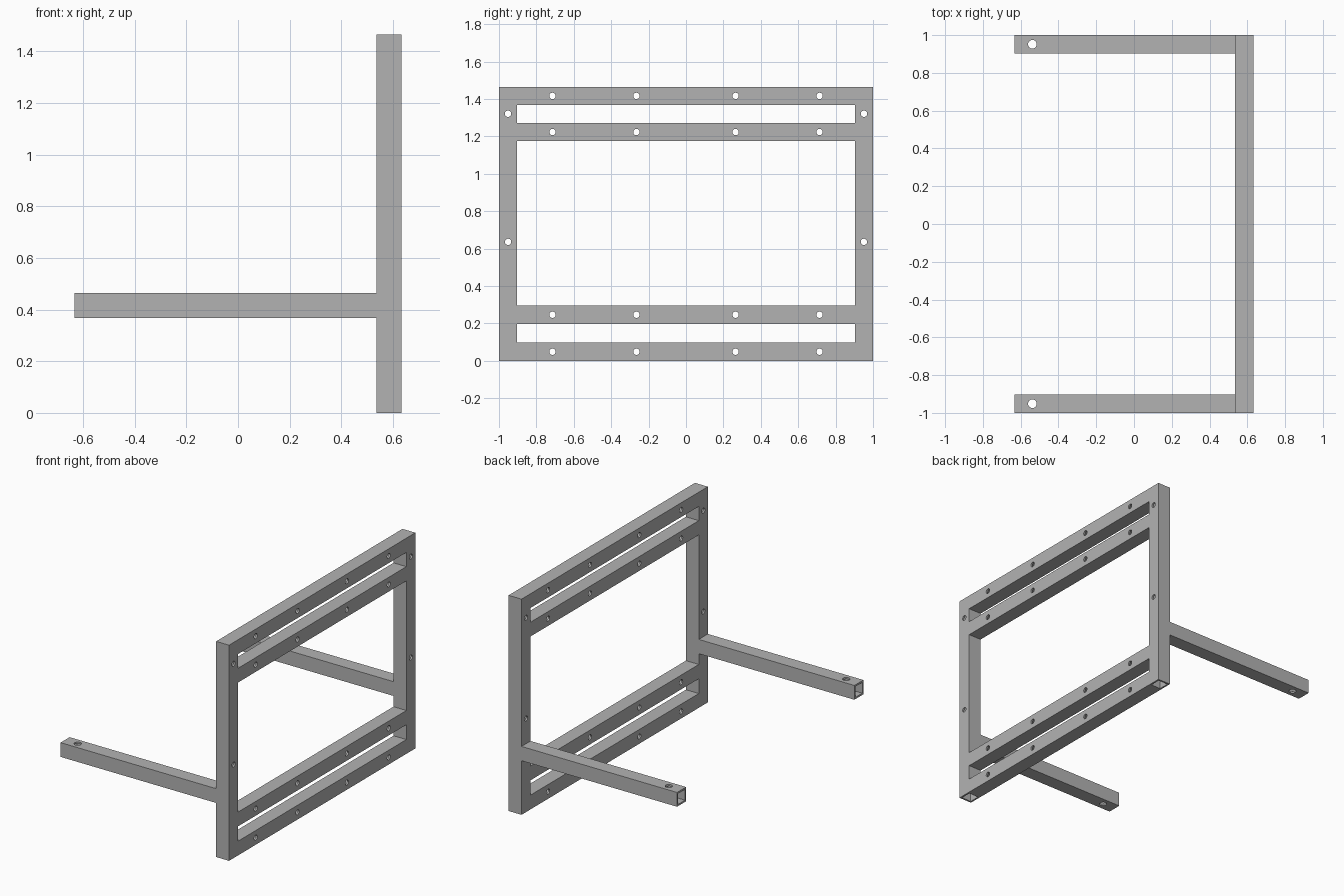
import bpy
import bmesh
from math import pi
from mathutils import Matrix, Vector

W = 0.097            # outer width of the square tube
WALL = 0.012         # wall thickness
TOP = 1.465
FX = 0.633 - W / 2   # x of the frame's centre plane
SY = 1 - W / 2       # y of the side tubes' centre lines

if "Cube" in bpy.data.objects:
    bpy.data.objects.remove(bpy.data.objects["Cube"])

steel = bpy.data.materials.new("steel grey")
steel.use_nodes = True
GREY = (0.45, 0.45, 0.45, 1)
steel.diffuse_color = GREY
steel.node_tree.nodes["Principled BSDF"].inputs["Base Color"].default_value = GREY


def make_object(name, bm):
    bmesh.ops.recalc_face_normals(bm, faces=bm.faces)
    mesh = bpy.data.meshes.new(name)
    bm.to_mesh(mesh)
    bm.free()
    mesh.materials.append(steel)
    obj = bpy.data.objects.new(name, mesh)
    bpy.context.collection.objects.link(obj)
    return obj


def drill(obj, holes, axis, radius):
    """Cut round holes right through a tube along the x or z axis."""
    bm = bmesh.new()
    turn = Matrix.Rotation(pi / 2, 4, "Y") if axis == "X" else Matrix()
    for p in holes:
        bmesh.ops.create_cone(bm, cap_ends=True, segments=24, radius1=radius,
                              radius2=radius, depth=2 * W,
                              matrix=Matrix.Translation(p) @ turn)
    cutter = make_object("hole_cutter", bm)
    cutter.hide_render = True
    mod = obj.modifiers.new("holes", "BOOLEAN")
    mod.operation, mod.solver, mod.object = "DIFFERENCE", "EXACT", cutter
    bpy.context.view_layer.update()
    deps = bpy.context.evaluated_depsgraph_get()
    mesh = bpy.data.meshes.new_from_object(obj.evaluated_get(deps))
    obj.modifiers.clear()
    obj.data = mesh
    bpy.data.objects.remove(cutter)


def tube(name, start, end, axis, holes, hole_axis="X", radius=0.017, mitre=None):
    """Open square tube along an axis; mitre = (cross axis, start slope, end slope)."""
    bm = bmesh.new()
    a, b = [i for i in range(3) if i != axis]
    rings = []
    for k, centre in enumerate((start, end)):
        for half in (W / 2, W / 2 - WALL):
            ring = []
            for u, v in ((-1, -1), (1, -1), (1, 1), (-1, 1)):
                p = Vector(centre)
                p[a] += u * half
                p[b] += v * half
                if mitre:
                    p[axis] += mitre[1 + k] * (p - Vector(centre))[mitre[0]]
                ring.append(bm.verts.new(p))
            rings.append(ring)
    # outer wall, inner wall and the two end rims
    for i, j in ((0, 2), (1, 3), (0, 1), (2, 3)):
        for n in range(4):
            m = (n + 1) % 4
            bm.faces.new((rings[i][n], rings[i][m], rings[j][m], rings[j][n]))
    obj = make_object(name, bm)
    drill(obj, holes, hole_axis, radius)
    bpy.ops.object.select_all(action="DESELECT")
    obj.select_set(True)
    bpy.context.view_layer.objects.active = obj
    bpy.ops.object.shade_smooth_by_angle()


# Posts, mitred into the top rail, and the arms reaching out from them
for side, s in (("left", 1), ("right", -1)):
    y = s * SY
    tube(f"{side}_post", (FX, y, 0), (FX, y, TOP - W / 2), 2,
         [(FX, y, 0.636), (FX, y, 1.321)], mitre=(1, 0, s))
    tube(f"{side}_arm", (-0.633, y, 0.416), (FX - W / 2, y, 0.416), 0,
         [(-0.538, y, 0.416)], hole_axis="Z", radius=0.023)

# Rails across the frame
for name, z in (("bottom_rail", W / 2), ("lower_rail", 0.246),
                ("upper_rail", 1.223), ("top_rail", TOP - W / 2)):
    top = name == "top_rail"
    reach = SY if top else SY - W / 2
    tube(name, (FX, -reach, z), (FX, reach, z), 1,
         [(FX, y, z) for y in (-0.714, -0.265, 0.265, 0.714)],
         mitre=(2, -1, 1) if top else None)
